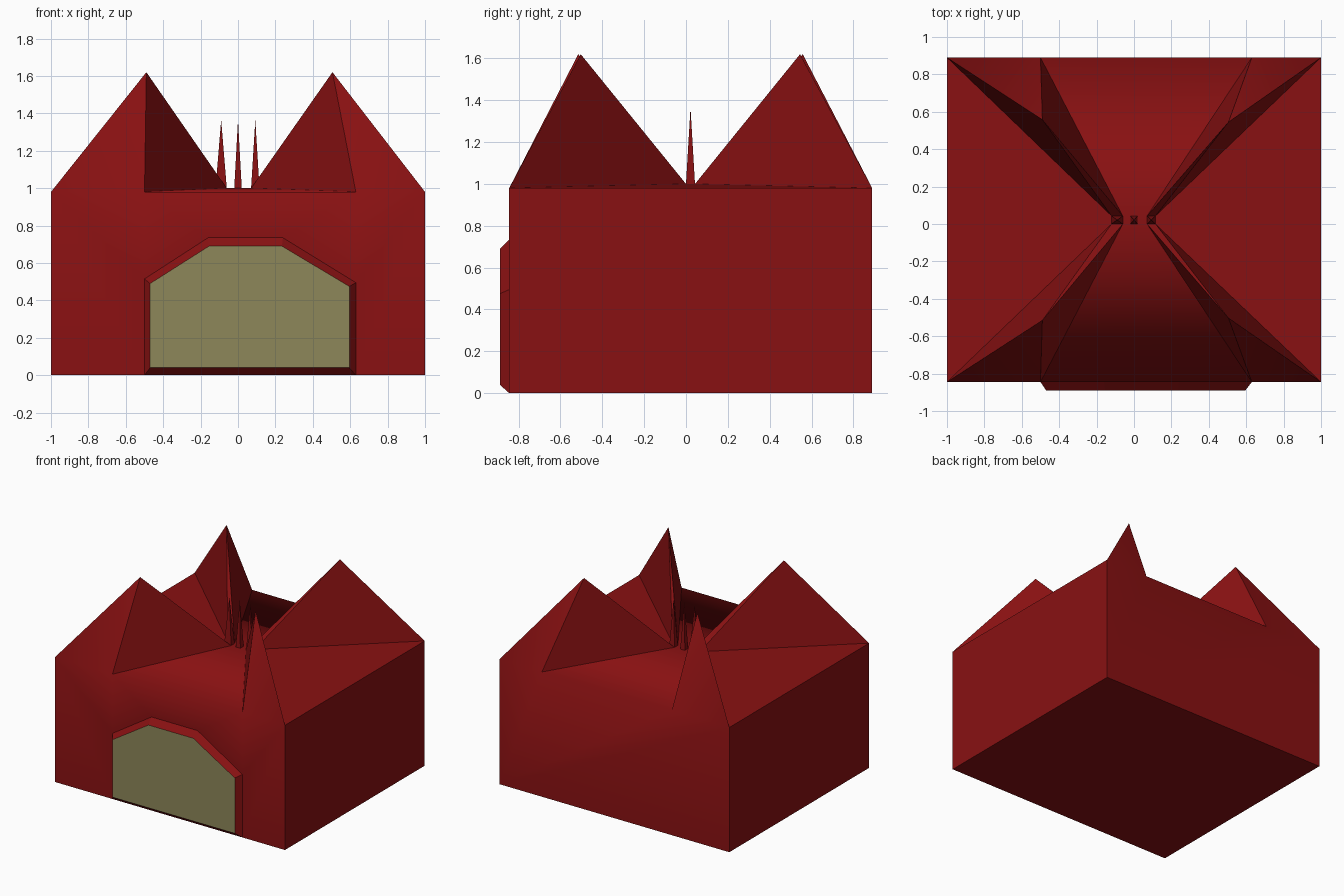
import bpy, bmesh

if "Cube" in bpy.data.objects:
    bpy.data.objects.remove(bpy.data.objects["Cube"])


def material(name, rgb):
    m = bpy.data.materials.new(name)
    m.diffuse_color = (*rgb, 1)
    m.use_nodes = True
    m.node_tree.nodes["Principled BSDF"].inputs["Base Color"].default_value = m.diffuse_color
    return m


RED = material("red", (0.25, 0.0055, 0.006))
KHAKI = material("khaki", (0.27, 0.245, 0.10))


def build(name, faces, mat):
    """faces: list of (points, smooth); equal points are shared."""
    bm = bmesh.new()
    cache = {}

    def vert(p):
        key = tuple(round(c, 4) for c in p)
        if key not in cache:
            cache[key] = bm.verts.new(key)
        return cache[key]

    for pts, smooth in faces:
        bm.faces.new([vert(p) for p in pts]).smooth = smooth
    if len(faces) > 1:
        bmesh.ops.recalc_face_normals(bm, faces=bm.faces)
    me = bpy.data.meshes.new(name)
    bm.to_mesh(me)
    bm.free()
    me.materials.append(mat)
    ob = bpy.data.objects.new(name, me)
    bpy.context.collection.objects.link(ob)


YF, YB, EAVE, TOP = -0.845, 0.89, 0.98, 1.0   # walls, eaves and roof centre
C0, C1 = 0.0, 0.043                           # depth range of the spikes
DL, DR = -0.5, 0.63                           # door sides, inner roof corners
SPIKES = [(-0.12, -0.06), (-0.02, 0.02), (0.07, 0.115)]
(LO, LI), (ML, MR), (RI, RO) = SPIKES

faces = []


def flat(*p):
    faces.append((p, False))


def smooth(*p):
    faces.append((p, True))


# door surround: outer outline on the wall, inner outline pushed forward
outer = [(DL, YF, 0), (DL, YF, 0.515), (-0.16, YF, 0.735),
         (0.24, YF, 0.735), (DR, YF, 0.495), (DR, YF, 0)]
inner = [(-0.47, -0.89, 0.04), (-0.47, -0.89, 0.49), (-0.155, -0.89, 0.69),
         (0.235, -0.89, 0.69), (0.595, -0.89, 0.475), (0.595, -0.89, 0.04)]
for i in range(6):
    j = (i + 1) % 6
    flat(outer[i], outer[j], inner[j], inner[i])

# front wall around the door, back wall, sides and base
smooth((-1, YF, 0), outer[0], outer[1], (DL, YF, EAVE), (-1, YF, EAVE))
smooth((1, YF, 0), outer[5], outer[4], (DR, YF, EAVE), (1, YF, EAVE))
smooth(*outer[1:5], (DR, YF, EAVE), (DL, YF, EAVE))
smooth((-1, YB, 0), (1, YB, 0), (1, YB, EAVE), (DR, YB, EAVE),
       (DL, YB, EAVE), (-1, YB, EAVE))
for s in (-1, 1):
    flat((s, YF, 0), (s, YB, 0), (s, YB, EAVE), (s, YF, EAVE))
flat((-1, YF, 0), outer[0], outer[5], (1, YF, 0), (1, YB, 0), (-1, YB, 0))

# four corner peaks
peaks = [(-1, YF, C0, (-0.49, -0.515)), (1, YF, C0, (0.505, -0.503)),
         (-1, YB, C1, (-0.49, 0.558)), (1, YB, C1, (0.505, 0.545))]
for side, y, cy, tip in peaks:
    apex = (*tip, 1.62)
    corner = (side, y, EAVE)
    mid = (DL if side < 0 else DR, y, EAVE)
    c_in = (LI if side < 0 else RI, cy, TOP)
    c_out = (LO if side < 0 else RO, cy, TOP)
    smooth(corner, mid, apex)
    flat(mid, c_in, apex)
    flat(c_in, c_out, apex)
    flat(c_out, corner, apex)

# low roof panels between the peaks
for y, cy in ((YF, C0), (YB, C1)):
    smooth((DL, y, EAVE), (DR, y, EAVE), (RI, cy, TOP), (MR, cy, TOP),
           (ML, cy, TOP), (LI, cy, TOP))
for s, x in ((-1, LO), (1, RO)):
    flat((s, YF, EAVE), (s, YB, EAVE), (x, C1, TOP), (x, C0, TOP))
for a, b in ((LI, ML), (MR, RI)):
    smooth((a, C0, TOP), (b, C0, TOP), (b, C1, TOP), (a, C1, TOP))

# three thin centre spikes
for a, b in SPIKES:
    tip = ((a + b) / 2, (C0 + C1) / 2, 1.365)
    ring = [(a, C0, TOP), (b, C0, TOP), (b, C1, TOP), (a, C1, TOP)]
    for i in range(4):
        flat(ring[i], ring[(i + 1) % 4], tip)

build("building", faces, RED)

# door panel, facing -y
build("door_panel", [(inner[::-1], False)], KHAKI)
